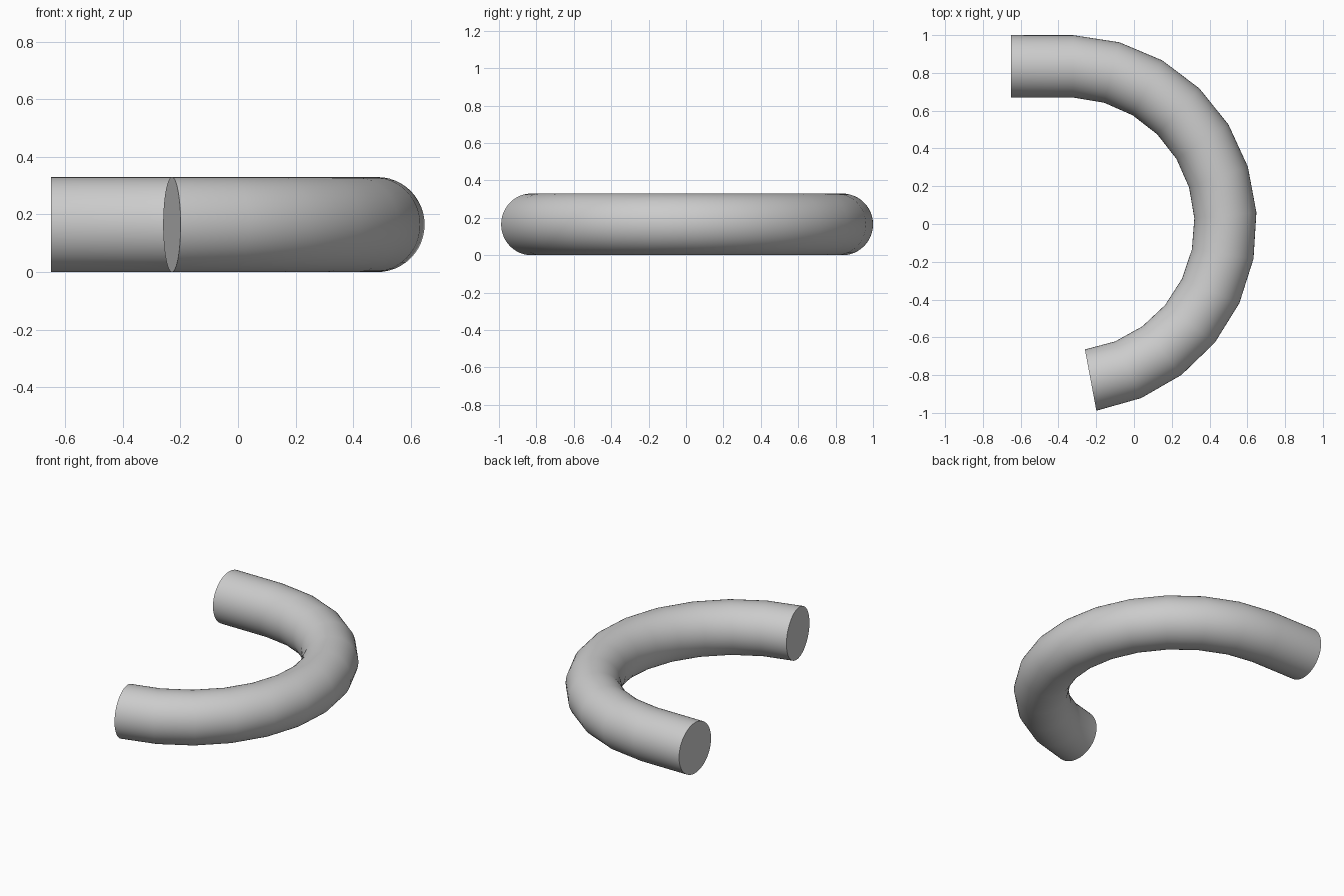
import bpy, bmesh
from math import sin, cos, pi, radians

if "Cube" in bpy.data.objects:
    bpy.data.objects.remove(bpy.data.objects["Cube"])

SIDES = 48
TUBE_R = 0.165
BEND_R = 0.835
CX = -0.35
STEPS = 12

# Sections along the tube: centre x, centre y, angle of the section plane
sections = [(-0.65, BEND_R, radians(90))]
for i in range(STEPS + 1):
    t = i / STEPS
    a = radians(88 - 169.7 * t)
    sections.append((CX + BEND_R * cos(a), BEND_R * sin(a), radians(90 - 169.4 * t)))

bm = bmesh.new()


def ring(x, y, plane):
    """Circular section standing in the vertical plane at the given angle."""
    verts = []
    for k in range(SIDES):
        u = 2 * pi * k / SIDES
        d = TUBE_R * cos(u)
        verts.append(bm.verts.new((x + d * cos(plane), y + d * sin(plane),
                                   TUBE_R + TUBE_R * sin(u))))
    return verts


# Tube wall
rings = [ring(*s) for s in sections]
for r0, r1 in zip(rings, rings[1:]):
    for k in range(SIDES):
        n = (k + 1) % SIDES
        bm.faces.new((r0[k], r0[n], r1[n], r1[k]))

# Flat end caps
bm.faces.new(rings[0])
bm.faces.new(rings[-1])
bmesh.ops.recalc_face_normals(bm, faces=bm.faces[:])

mesh = bpy.data.meshes.new("curved_tube")
bm.to_mesh(mesh)
bm.free()
tube = bpy.data.objects.new("curved_tube", mesh)
bpy.context.collection.objects.link(tube)

# Smooth wall, crisp cap edges
bpy.context.view_layer.objects.active = tube
tube.select_set(True)
bpy.ops.object.shade_smooth_by_angle(angle=radians(30))
